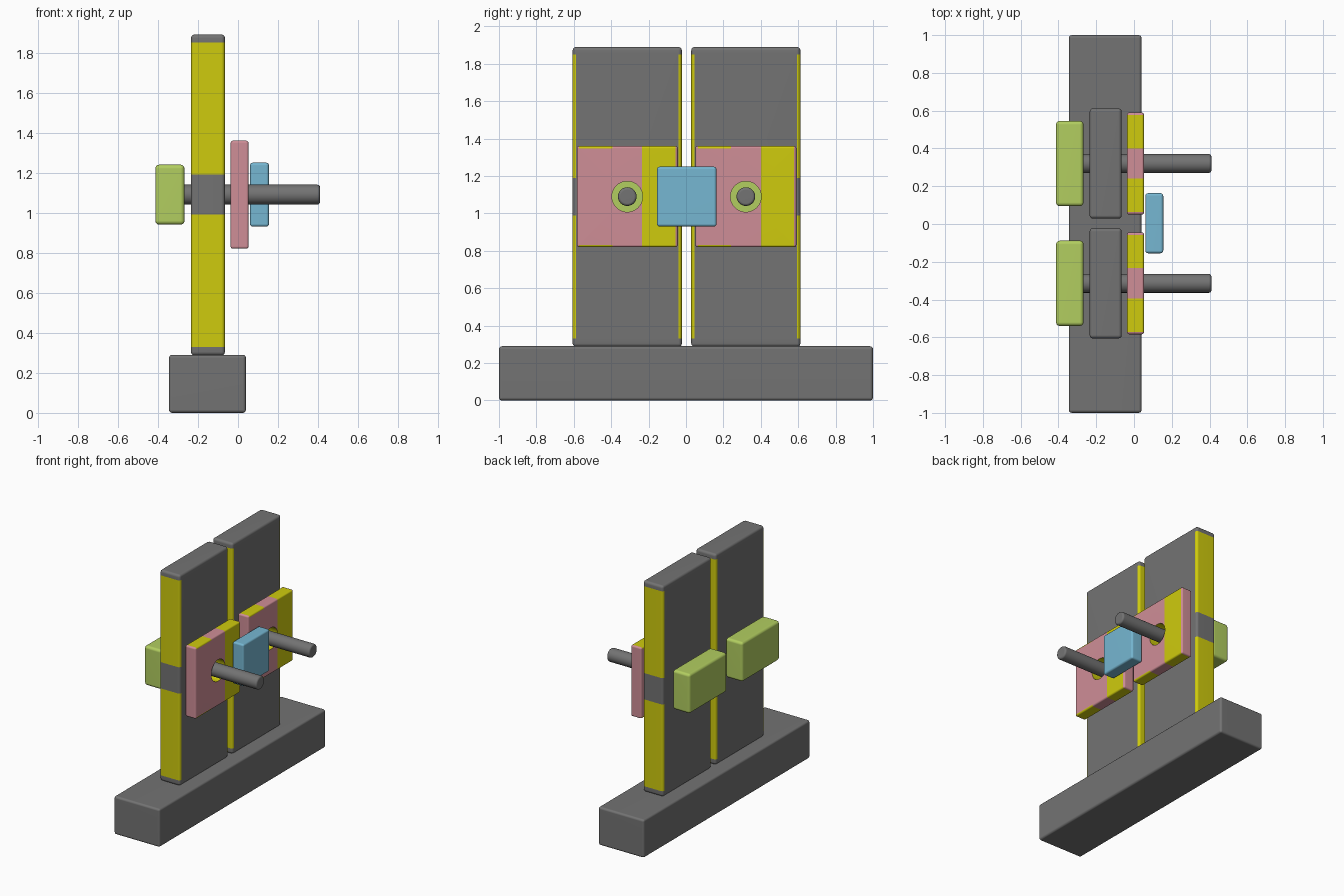
import bpy, bmesh, math
from mathutils import Vector, Matrix

if "Cube" in bpy.data.objects:
    bpy.data.objects.remove(bpy.data.objects["Cube"])


def material(name, rgb):
    m = bpy.data.materials.new(name)
    lin = [((c / 255 + 0.055) / 1.055) ** 2.4 if c > 10 else c / 255 / 12.92 for c in rgb]
    m.diffuse_color = (*lin, 1)
    m.use_nodes = True
    m.node_tree.nodes["Principled BSDF"].inputs["Base Color"].default_value = m.diffuse_color
    return m


GREY = material("dark_grey", (115, 115, 115))
YELLOW = material("yellow", (207, 203, 13))
PINK = material("pink", (207, 142, 151))
GREEN = material("lime_green", (178, 206, 96))
BLUE = material("sky_blue", (118, 183, 210))


def to_object(bm, name, *mats):
    me = bpy.data.meshes.new(name)
    bm.to_mesh(me)
    bm.free()
    ob = bpy.data.objects.new(name, me)
    bpy.context.collection.objects.link(ob)
    for m in mats:
        me.materials.append(m)
    return ob


def finish(ob):
    bpy.ops.object.select_all(action='DESELECT')
    bpy.context.view_layer.objects.active = ob
    ob.select_set(True)
    bpy.ops.object.shade_smooth_by_angle(angle=math.radians(40))
    ob.modifiers.new("flat_faces", 'WEIGHTED_NORMAL').keep_sharp = True


def rounded_box(name, lo, hi, bevel, *mats):
    lo, hi = Vector(lo), Vector(hi)
    bm = bmesh.new()
    bmesh.ops.create_cube(bm, size=1)
    for v in bm.verts:
        v.co = Vector(a * b for a, b in zip(v.co, hi - lo)) + (lo + hi) / 2
    bmesh.ops.bevel(bm, geom=bm.edges[:], offset=bevel, segments=3, profile=0.5, affect='EDGES')
    return to_object(bm, name, *mats)


def x_cylinder(name, x0, x1, y, r, bevel, *mats):
    bm = bmesh.new()
    mat = Matrix.Translation(((x0 + x1) / 2, y, ROD_Z)) @ Matrix.Rotation(math.pi / 2, 4, 'Y')
    bmesh.ops.create_cone(bm, cap_ends=True, segments=40, radius1=r, radius2=r,
                          depth=x1 - x0, matrix=mat)
    if bevel:
        rims = [e for e in bm.edges if any(len(f.verts) > 4 for f in e.link_faces)]
        bmesh.ops.bevel(bm, geom=rims, offset=bevel, segments=3, profile=0.5, affect='EDGES')
    return to_object(bm, name, *mats)


def drill(ob, cutter):
    mod = ob.modifiers.new("hole", 'BOOLEAN')
    mod.object, mod.operation, mod.solver = cutter, 'DIFFERENCE', 'EXACT'
    bpy.context.view_layer.objects.active = ob
    bpy.ops.object.modifier_apply(modifier=mod.name)


def paint(ob, cuts, rule):
    """Slice along (axis, position) planes, then colour faces by the rule."""
    bm = bmesh.new()
    bm.from_mesh(ob.data)
    for axis, pos in cuts:
        n = Vector((0, 0, 0))
        n[axis] = 1
        bmesh.ops.bisect_plane(bm, geom=bm.verts[:] + bm.edges[:] + bm.faces[:],
                               plane_co=n * pos, plane_no=n)
    bm.normal_update()
    for f in bm.faces:
        f.material_index = int(rule(f.calc_center_bounds(), f.normal))
    bm.to_mesh(ob.data)
    bm.free()


ROD_Z, HOLE_R = 1.09, 0.082

# Foot of the stand
finish(rounded_box("base", (-0.345, -1, 0), (0.04, 1, 0.29), 0.016, GREY))

for side, yc in (("left", -0.314), ("right", 0.32)):
    cutter = x_cylinder("hole_cutter_" + side, -0.26, 0.2, yc, HOLE_R, 0)
    cutter.hide_render = True

    # Upright panel with yellow edge strips, broken at mid height on the outer edge
    panel = rounded_box("panel_" + side, (-0.235, yc - 0.292, 0.287), (-0.065, yc + 0.292, 1.89),
                        0.018, GREY, YELLOW)
    drill(panel, cutter)

    def panel_rule(c, n):
        d = c.y - yc
        inner = d * yc < 0
        middle = 0.99 < c.z < 1.19
        return abs(d) > 0.278 and 0.33 < c.z < 1.85 and (inner or not middle)

    paint(panel, [(2, z) for z in (0.33, 0.99, 1.19, 1.85)], panel_rule)
    finish(panel)

    # Sliding plate with yellow bands and a yellow bore
    plate = rounded_box("plate_" + side, (-0.037, yc - 0.27, 0.82), (0.053, yc + 0.27, 1.36),
                        0.012, PINK, YELLOW)
    drill(plate, cutter)

    def plate_rule(c, n):
        d = c.y - yc
        radial = math.hypot(d, c.z - ROD_Z)
        if radial < HOLE_R + 0.005 and abs(n.x) < 0.1:
            return True
        if abs(d) > 0.257 or abs(d) < 0.08:
            return False
        if abs(c.z - ROD_Z) > 0.255:          # top and bottom edges
            return True
        return d > 0 if n.x > 0 else d < 0    # front and back faces

    paint(plate, [(1, yc + d) for d in (-0.257, -0.08, 0.08, 0.257)], plate_rule)
    finish(plate)

    # Guide rod and the handle block behind it
    finish(x_cylinder("rod_" + side, -0.3, 0.41, yc, 0.05, 0.014, GREY))
    finish(rounded_box("handle_" + side, (-0.413, yc - 0.226, 0.94), (-0.267, yc + 0.226, 1.24),
                       0.02, GREEN))
    bpy.data.objects.remove(cutter)

# Central block joining the two plates
finish(rounded_box("centre_block", (0.06, -0.155, 0.93), (0.155, 0.163, 1.25), 0.014, BLUE))
